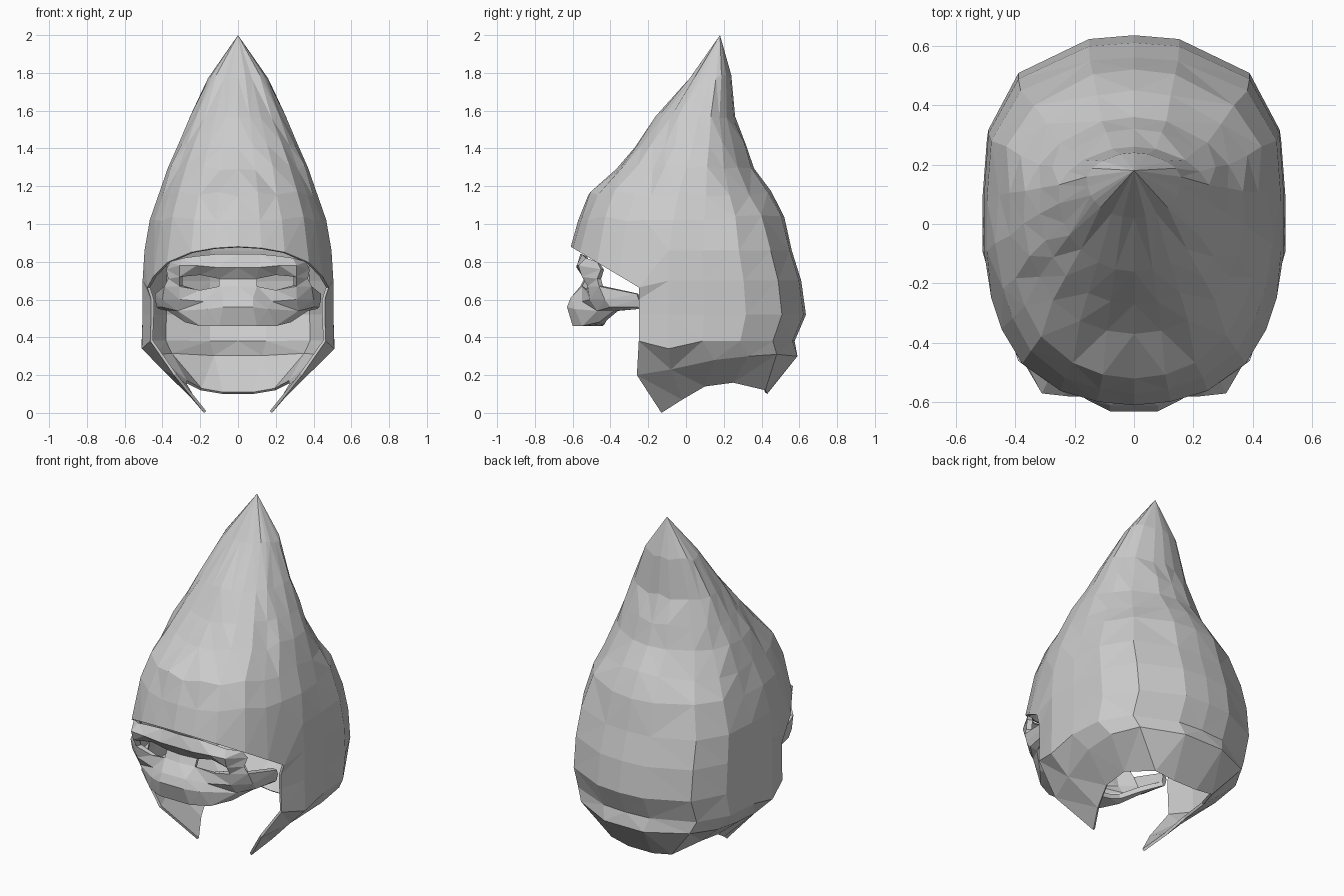
import bpy, bmesh, random
from mathutils import Vector

random.seed(4)
if "Cube" in bpy.data.objects:
    bpy.data.objects.remove(bpy.data.objects["Cube"])

grey = bpy.data.materials.new("stone grey")
grey.use_nodes = True
colour = (0.6, 0.6, 0.6, 1)
grey.diffuse_color = colour
grey.node_tree.nodes["Principled BSDF"].inputs["Base Color"].default_value = colour


def loft(name, rows, thickness, skip):
    """Skin a grid of points, leaving out the cells that skip selects."""
    bm = bmesh.new()
    grid = [[bm.verts.new(p) for p in row] for row in rows]
    for r in range(len(grid) - 1):
        for c in range(len(grid[r]) - 1):
            if not skip(r, c):
                bm.faces.new((grid[r][c], grid[r + 1][c],
                              grid[r + 1][c + 1], grid[r][c + 1]))
    bmesh.ops.remove_doubles(bm, verts=bm.verts[:], dist=0.002)
    loose = [v for v in bm.verts if not v.link_faces]
    bmesh.ops.delete(bm, geom=loose, context='VERTS')
    bmesh.ops.triangulate(bm, faces=bm.faces[:])
    bmesh.ops.recalc_face_normals(bm, faces=bm.faces[:])
    mesh = bpy.data.meshes.new(name)
    bm.to_mesh(mesh)
    bm.free()
    mesh.materials.append(grey)
    obj = bpy.data.objects.new(name, mesh)
    bpy.context.collection.objects.link(obj)
    shell = obj.modifiers.new("shell", 'SOLIDIFY')
    shell.thickness = thickness
    shell.offset = -1


def mirrored(half):
    """Complete a row that runs from the centre line outwards."""
    return [Vector((-x, y, z)) for x, y, z in reversed(half[1:])] + [Vector(p) for p in half]


# Hood outline seen from above, half of it, front centre to back centre
outline = [(0, -1), (.25, -.98), (.5, -.92), (.76, -.77), (.9, -.58), (.97, -.41),
           (1, -.15), (1, .15), (.97, .5), (.77, .8), (.3, .98), (0, 1)]
edge = 5  # column where the face opening ends

# Hood levels: height, front depth, back depth, half width
levels = [(2, .18, .18, 0), (1.78, .02, .24, .16), (1.56, -.16, .26, .255),
          (1.42, -.27, .32, .32), (1.3, -.37, .36, .37), (1.16, -.52, .45, .425),
          (1.03, -.57, .52, .465), (.88, -.61, .56, .495), (.7, -.61, .61, .505),
          (.52, -.61, .635, .505), (.38, -.61, .575, .51)]
brim = 7


def hood_row(index):
    z, front, back, width = levels[index]
    height = max(0, (z - .88) / 1.12)
    middle = .18 * height                 # widest point drifts back towards the tip
    row = []
    for c, (u, v) in enumerate(outline):
        # Square-shouldered below, round above, rounder at the back
        roundness = min(1, height * 1.3) if v < 0 else min(1.2, height * 4)
        flat = Vector((u, v))
        flat /= max(1, flat.length) ** roundness
        reach = middle - front if v < 0 else back - middle
        p = Vector((flat.x * width, middle + flat.y * reach, z))
        if index == brim and c <= edge:
            p.z = .88 - .6 * (p.y + .61)  # sloping brim over the face
        elif index == brim:
            p.z = .86
        if index > brim and c == edge:
            p.x -= .03
            if index == brim + 1:
                p.z = .6
        if index == len(levels) - 1 and c == edge + 1:
            p.z = .34                     # crease dips beside the cheek
        if 0 < index < brim:
            p.z += random.uniform(-.015, .015)
            p.x *= random.uniform(.98, 1.01)
        row.append(p)
    return row


hood_rows = [mirrored(hood_row(i)) for i in range(len(levels))]

# Curled lower rim: two rows turning inwards, with cheek tips in front
under = [(.34, -.26, .2), (.4, -.08, .23), (.45, .15, .28), (.44, .33, .3),
         (.36, .48, .31), (.13, .59, .3), (0, .59, .3)]
rim = [(.18, -.13, 0), (.24, -.02, .07), (.28, .1, .14), (.28, .25, .16),
       (.2, .42, .12), (.08, .43, .1), (0, .43, .1)]
for half in (under, rim):
    hood_rows.append(mirrored([half[0]] * edge + half))

last = len(outline) - 1
# Rows run from the back, round the front, to the back again
loft("hood", hood_rows, .015,
     lambda r, c: r >= brim and last - edge <= c < last + edge)

# Face mask: rows from brow to chin, centre line outwards
mask = [
    [(0, -.56, .84), (.12, -.55, .84), (.22, -.54, .83), (.29, -.53, .82), (.36, -.47, .8), (.43, -.3, .67)],
    [(0, -.58, .77), (.11, -.58, .77), (.22, -.58, .78), (.31, -.57, .78), (.38, -.45, .76), (.43, -.3, .65)],
    [(0, -.54, .71), (.1, -.53, .71), (.2, -.53, .73), (.31, -.55, .72), (.37, -.47, .71), (.43, -.3, .64)],
    [(0, -.56, .67), (.1, -.55, .67), (.2, -.53, .65), (.31, -.52, .67), (.39, -.46, .67), (.44, -.26, .63)],
    [(0, -.61, .61), (.08, -.61, .61), (.18, -.55, .59), (.31, -.51, .6), (.4, -.43, .6), (.44, -.25, .6)],
    [(0, -.63, .56), (.08, -.63, .56), (.16, -.59, .55), (.32, -.47, .54), (.4, -.4, .56), (.43, -.25, .56)],
    [(0, -.6, .46), (.1, -.6, .46), (.2, -.55, .46), (.28, -.46, .48), (.37, -.38, .54), (.42, -.25, .55)],
    [(0, -.44, .46), (.1, -.44, .46), (.2, -.43, .47), (.26, -.42, .49), (.35, -.36, .54), (.41, -.25, .55)],
]


def mask_gap(r, c):
    column = c - 5 if c >= 5 else 4 - c
    eye = r == 2 and column in (1, 2)
    temple = r < 3 and column == 4
    return eye or temple


loft("face_mask", [mirrored(row) for row in mask], .03, mask_gap)
